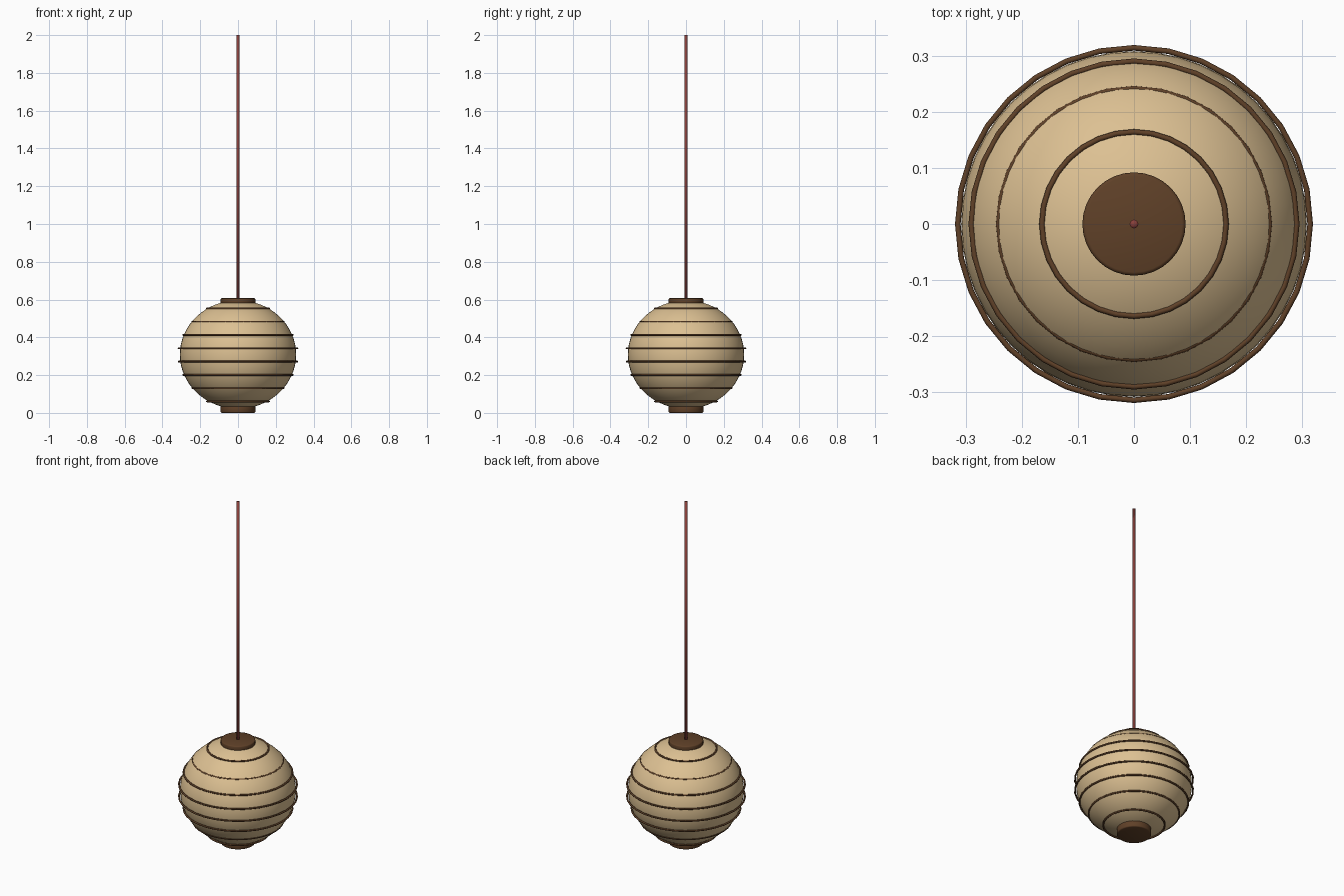
import bpy

if "Cube" in bpy.data.objects:
    bpy.data.objects.remove(bpy.data.objects["Cube"])


def material(name, rgb):
    m = bpy.data.materials.new(name)
    m.diffuse_color = (*rgb, 1)
    m.use_nodes = True
    m.node_tree.nodes["Principled BSDF"].inputs["Base Color"].default_value = m.diffuse_color
    return m


PAPER = material("warm paper", (0.72, 0.53, 0.29))
WOOD = material("dark brown wood", (0.115, 0.052, 0.021))
CORD = material("red brown cord", (0.25, 0.05, 0.042))

CENTRE, RADIUS, HALF_HEIGHT = 0.309, 0.308, 0.287


def finish(name, mat):
    ob = bpy.context.object
    ob.name = name
    ob.data.materials.append(mat)
    bpy.ops.object.shade_smooth()
    return ob


def cylinder(name, mat, radius, z0, z1, sides, bevel=0):
    bpy.ops.mesh.primitive_cylinder_add(vertices=sides, radius=radius, depth=z1 - z0,
                                        end_fill_type='TRIFAN',
                                        location=(0, 0, (z0 + z1) / 2))
    ob = finish(name, mat)
    if bevel:
        mod = ob.modifiers.new("rounded rim", 'BEVEL')
        mod.width, mod.segments = bevel, 2
    return ob


# Paper shade: slightly flattened sphere
bpy.ops.mesh.primitive_uv_sphere_add(segments=48, ring_count=32, radius=1,
                                     location=(0, 0, CENTRE))
bpy.context.object.scale = (RADIUS, RADIUS, HALF_HEIGHT)
bpy.ops.object.transform_apply(location=False, rotation=False, scale=True)
finish("paper_shade", PAPER)

# Ribs: four sizes mirrored above and below the middle
for i, r in enumerate((0.314, 0.290, 0.241, 0.164)):
    for side, label in ((1, "upper"), (-1, "lower")):
        z = CENTRE - 0.002 + side * (i + 0.5) * 0.0703
        bpy.ops.mesh.primitive_torus_add(major_segments=32, minor_segments=8,
                                         major_radius=r, minor_radius=0.005,
                                         location=(0, 0, z))
        finish(f"{label}_rib_{i + 1}", WOOD)

# End caps and hanging cord
cylinder("bottom_cap", WOOD, 0.092, 0.0, 0.038, 32, 0.006)
cylinder("top_cap", WOOD, 0.092, 0.574, 0.607, 32, 0.006)
cylinder("hanging_cord", CORD, 0.0078, 0.60, 2.0, 12)
